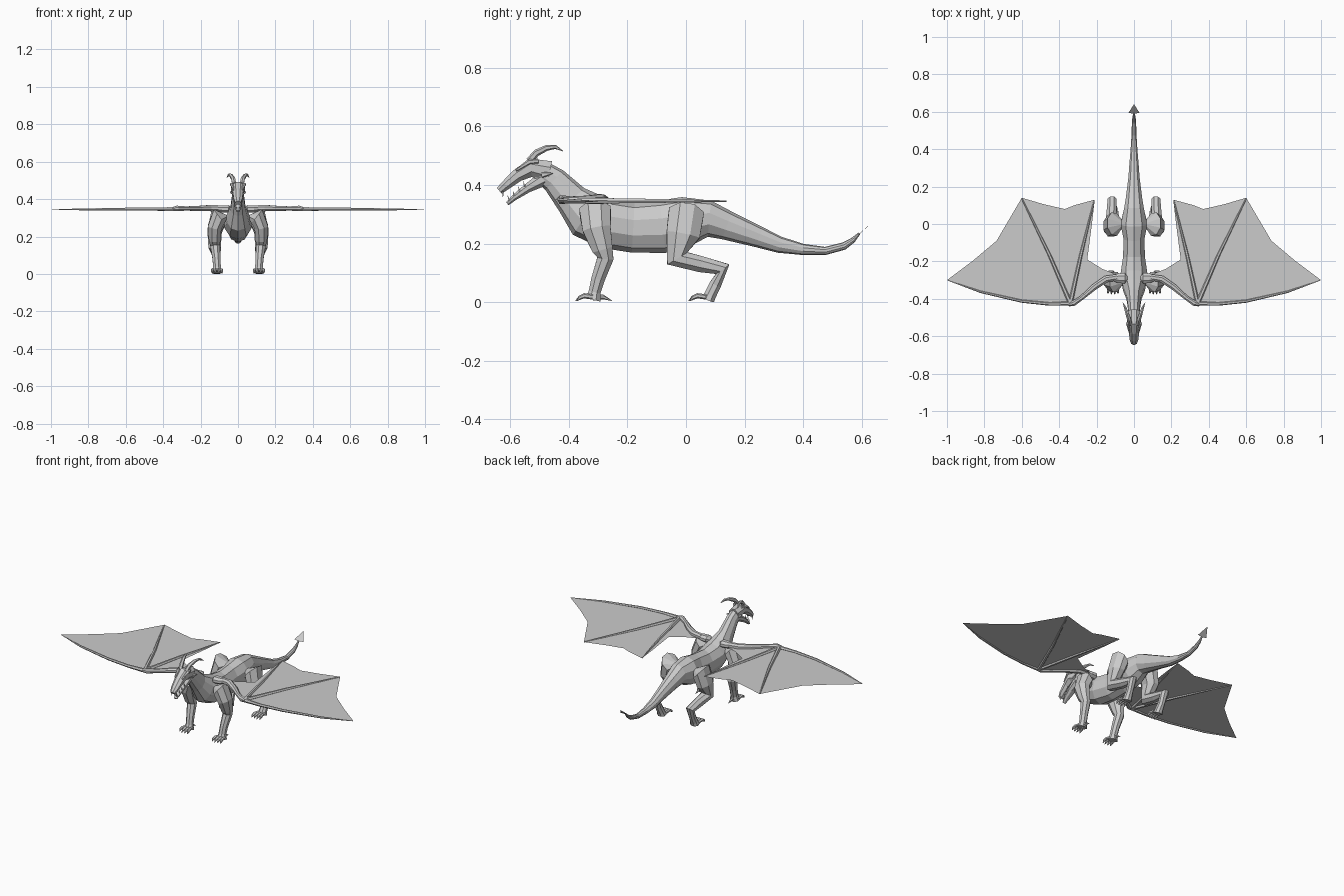
import bpy, bmesh, math
from mathutils import Vector


def finish(name, bm, mirror):
    """Turn a bmesh into a flat-shaded object, optionally mirrored across x."""
    bmesh.ops.recalc_face_normals(bm, faces=bm.faces)
    me = bpy.data.meshes.new(name)
    bm.to_mesh(me)
    bm.free()
    ob = bpy.data.objects.new(name, me)
    bpy.context.collection.objects.link(ob)
    if mirror:
        mod = ob.modifiers.new("Mirror", 'MIRROR')
        mod.use_mirror_merge = False
    return ob


def add_loft(bm, rows, sides=8, ref=(1, 0, 0)):
    """Skin rings along a path; each row is x, y, z, radius along ref, other radius."""
    ref = Vector(ref)
    pts = [Vector(r[:3]) for r in rows]
    rings = []
    for i, r in enumerate(rows):
        t = (pts[min(i + 1, len(pts) - 1)] - pts[max(i - 1, 0)]).normalized()
        a = (ref - t * t.dot(ref)).normalized()
        b = t.cross(a)
        ring = []
        for k in range(sides):
            ang = 2 * math.pi * (k + 0.5) / sides
            p = pts[i] + a * r[3] * math.cos(ang) + b * r[-1] * math.sin(ang)
            p.z = max(p.z, 0)
            ring.append(bm.verts.new(p))
        rings.append(ring)
    for r0, r1 in zip(rings, rings[1:]):
        for k in range(sides):
            n = (k + 1) % sides
            bm.faces.new((r0[k], r0[n], r1[n], r1[k]))
    bm.faces.new(rings[0][::-1])
    bm.faces.new(rings[-1])


def loft(name, rows, sides=8, ref=(1, 0, 0), mirror=True):
    bm = bmesh.new()
    add_loft(bm, rows, sides, ref)
    return finish(name, bm, mirror)


# Neck, torso and tail: y, z, half width, half height
spine = [(-.50, .45, .03, .038), (-.45, .417, .033, .045), (-.39, .35, .042, .058),
         (-.34, .298, .062, .082), (-.27, .268, .075, .085), (-.18, .254, .062, .085),
         (-.08, .258, .058, .09), (0, .275, .075, .085), (.08, .285, .056, .062),
         (.14, .262, .045, .05), (.25, .222, .031, .036), (.32, .196, .026, .028),
         (.40, .18, .019, .019), (.475, .175, .014, .014), (.54, .192, .012, .013),
         (.57, .212, .009, .009), (.592, .235, .004, .004)]
loft("body_neck_and_tail", [(0,) + s for s in spine], 10, mirror=False)

# Tail barb
bm = bmesh.new()
barb = [(0, .59, .232), (.03, .594, .234), (0, .64, .277), (-.03, .594, .234)]
bm.faces.new([bm.verts.new(p) for p in barb])
finish("tail_barb", bm, False)

# Head
loft("upper_head", [(0, -.465, .445, .033, .04), (0, -.53, .459, .04, .034),
                    (0, -.575, .433, .03, .024), (0, -.615, .4, .025, .018),
                    (0, -.637, .38, .016, .014)], 8, mirror=False)
loft("lower_jaw", [(0, -.48, .425, .03, .028), (0, -.54, .39, .025, .017),
                   (0, -.585, .358, .018, .011), (0, -.61, .336, .01, .007)], 8, mirror=False)
loft("brow", [(.026, -.505, .482, .008), (.033, -.535, .479, .01), (.024, -.58, .45, .004)], 6)
loft("horn", [(.02, -.535, .482, .012), (.026, -.51, .51, .012), (.038, -.475, .527, .01),
              (.048, -.445, .53, .007), (.06, -.42, .516, .001)], 6)
loft("cheek_spike", [(.028, -.49, .435, .012), (.042, -.455, .44, .001)], 5)

# Teeth
bm = bmesh.new()
for i in range(4):
    f = i / 3
    x, y, z = .02 - .012 * f, -.55 - .053 * f, .395 - .049 * f
    add_loft(bm, [(x, y, z, .004), (x, y - .006, z + .018, .0005)], 4)
add_loft(bm, [(.015, -.625, .378, .005), (.015, -.625, .358, .0005)], 4)
finish("teeth", bm, True)

# Legs
loft("front_leg", [(.05, -.31, .31, .035, .05), (.10, -.31, .31, .05, .058),
                   (.125, -.305, .25, .04, .052), (.125, -.285, .18, .033, .038),
                   (.122, -.275, .15, .028, .03), (.115, -.30, .08, .023, .025),
                   (.112, -.312, .035, .022, .022), (.112, -.318, .008, .03, .028)])
loft("hind_leg", [(.05, 0, .30, .04, .055), (.105, 0, .30, .057, .065),
                  (.125, -.01, .23, .042, .062), (.125, -.03, .15, .036, .043),
                  (.12, .05, .13, .03, .03), (.117, .125, .113, .026, .03),
                  (.115, .10, .06, .02, .022), (.113, .083, .025, .024, .022),
                  (.113, .075, .006, .028, .024)])

# Toes and claws
for name, y in (("front_toes", -.318), ("hind_toes", .068)):
    bm = bmesh.new()
    for k in (-1.5, -.5, .5, 1.5):
        x = .112 + k * .014
        reach = .062 - .005 * abs(k)
        add_loft(bm, [(x, y, .018, .009), (x + k * .002, y - .03, .022, .009),
                      (x + k * .004, y - .045, .015, .007),
                      (x + k * .004, y - reach, .004, .001)], 6)
    if y < 0:
        add_loft(bm, [(.112, y, .016, .01), (.112, y + .035, .018, .008),
                      (.112, y + .065, .005, .001)], 6)
    finish(name, bm, True)

# Wing arm and finger bones
UP = (0, 0, 1)
loft("wing_shoulder", [(.035, -.29, .345, .01), (.05, -.29, .347, .022, .03),
                       (.085, -.29, .348, .02, .028), (.11, -.29, .35, .016)], 8, UP)
loft("wing_arm", [(.09, -.285, .35, .018), (.15, -.295, .352, .018, .02),
                  (.21, -.335, .35, .015, .018), (.28, -.395, .35, .012, .013),
                  (.325, -.425, .35, .016), (.35, -.43, .348, .01)], 8, UP)
wrist = (.34, -.425, .347, .012)
loft("wing_leading_finger", [wrist, (.45, -.428, .347, .009), (.6, -.413, .347, .008),
                             (.82, -.363, .345, .006), (.995, -.302, .345, .001)], 6, UP)
loft("wing_middle_finger", [wrist, (.45, -.17, .346, .009), (.6, .137, .345, .003)], 6, UP)
loft("wing_inner_finger", [wrist, (.285, -.17, .346, .009), (.213, .125, .345, .003)], 6, UP)
loft("wing_claw", [(.335, -.42, .35, .008), (.345, -.445, .352, .001)], 5, UP)

# Wing membrane
outline = [(.08, -.275), (.2, -.335), (.34, -.43), (.45, -.432), (.6, -.417), (.82, -.366),
           (1, -.3), (.86, -.195), (.735, -.09), (.6, .14), (.48, .105), (.37, .08),
           (.32, .1), (.21, .13), (.225, .0), (.25, -.19), (.17, -.24)]
bm = bmesh.new()
bm.faces.new([bm.verts.new((x, y, .345)) for x, y in outline])
bmesh.ops.triangulate(bm, faces=bm.faces[:])
finish("wing_membrane", bm, True)
